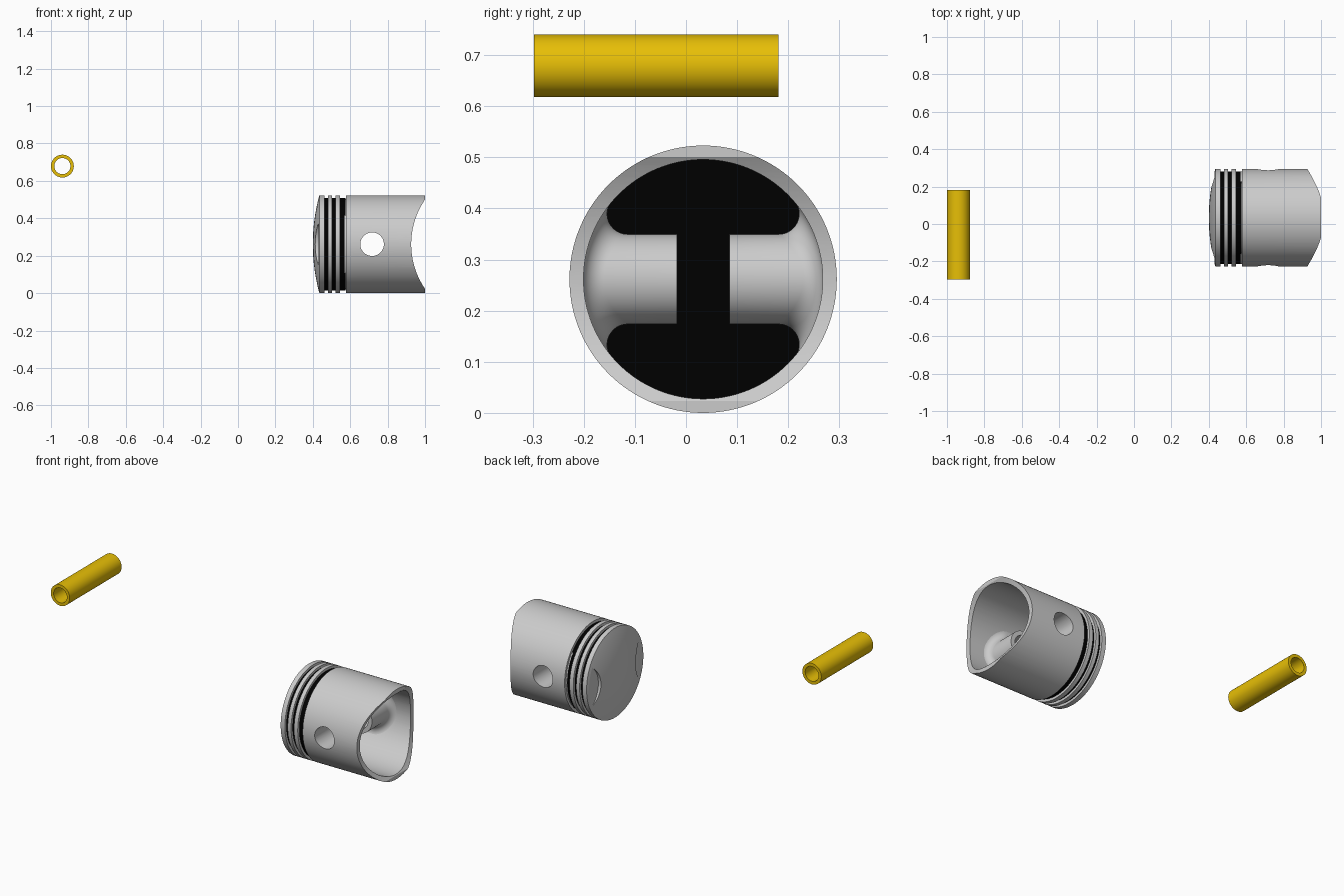
import bpy, bmesh
from math import pi, sin, cos, sqrt, radians
from mathutils import Vector

if "Cube" in bpy.data.objects:
    bpy.data.objects.remove(bpy.data.objects["Cube"])

CY, CZ, R = 0.0335, 0.2615, 0.2615      # piston axis and radius
BORE, PIN_X = 0.234, 0.717


def finish(name, bm):
    bmesh.ops.recalc_face_normals(bm, faces=bm.faces)
    if bm.calc_volume(signed=True) < 0:
        bmesh.ops.reverse_faces(bm, faces=bm.faces)
    me = bpy.data.meshes.new(name)
    bm.to_mesh(me)
    bm.free()
    ob = bpy.data.objects.new(name, me)
    bpy.context.collection.objects.link(ob)
    return ob


def lathe(name, profile, axis, center, n=128, closed=False):
    """Revolve (along, radius) points around the x or y axis."""
    bm = bmesh.new()
    rings = []
    for a, r in profile:
        ring = []
        for i in range(n):
            t = 2 * pi * i / n
            u, v = r * cos(t), r * sin(t)
            p = (a, u, v) if axis == 'x' else (u, a, v)
            ring.append(bm.verts.new(Vector(p) + Vector(center)))
        rings.append(ring)
    pairs = list(zip(rings, rings[1:]))
    if closed:
        pairs.append((rings[-1], rings[0]))
    for a, b in pairs:
        for i in range(n):
            j = (i + 1) % n
            bm.faces.new((a[i], a[j], b[j], b[i]))
    if not closed:
        bm.faces.new(rings[0])
        bm.faces.new(rings[-1])
    return finish(name, bm)


def boolean(target, cutter, operation='DIFFERENCE'):
    m = target.modifiers.new("cut", 'BOOLEAN')
    m.operation, m.solver, m.object = operation, 'EXACT', cutter
    bpy.context.view_layer.update()
    bpy.context.view_layer.objects.active = target
    bpy.ops.object.modifier_apply(modifier=m.name)
    bpy.data.objects.remove(cutter)


def smooth(ob):
    bpy.ops.object.select_all(action='DESELECT')
    ob.select_set(True)
    bpy.context.view_layer.objects.active = ob
    bpy.ops.object.shade_smooth_by_angle(angle=radians(30))


def paint(ob, name, color):
    mat = bpy.data.materials.new(name)
    mat.diffuse_color = color
    mat.use_nodes = True
    mat.node_tree.nodes["Principled BSDF"].inputs["Base Color"].default_value = mat.diffuse_color
    ob.data.materials.append(mat)


def boss(side):
    """Pin boss running to the crown, with a rolling-ball fillet at the wall."""
    rb, rf, wall = 0.088, 0.040, 0.2355
    cols = [(0.57, -pi / 2)]
    cols += [(PIN_X, -pi / 2 + pi * i / 48) for i in range(49)]
    cols += [(0.57, pi / 2)]
    bm = bmesh.new()
    grid = []
    for bx, t in cols:
        e = Vector((cos(t), 0, sin(t)))
        c = e * (rb + rf)
        c.y = sqrt((wall - rf) ** 2 - c.z ** 2)
        d1 = Vector((0, c.y, c.z)).normalized()
        pts = [e * rb + Vector((0, 0.0515, 0))]
        pts += [c + rf * (-e).slerp(d1, k / 12) for k in range(13)]
        pts.append(Vector((pts[-1].x, 0.3, pts[-1].z)))
        grid.append([bm.verts.new((bx + p.x, CY + side * p.y, CZ + p.z)) for p in pts])
    n = len(grid)
    for i in range(n - 1):
        a, b = grid[i], grid[i + 1]
        for k in range(len(a) - 1):
            bm.faces.new((a[k], b[k], b[k + 1], a[k + 1]))
    bm.faces.new([g[0] for g in grid])
    bm.faces.new([g[-1] for g in grid])
    bm.faces.new(grid[0] + grid[-1][::-1])      # flat end towards the crown
    ob = finish("pin_boss", bm)
    # trim to the wall, then drill the pin hole
    boolean(ob, lathe("trim", [(0.4, 0.248), (1.1, 0.248)], 'x', (0, CY, CZ)), 'INTERSECT')
    boolean(ob, pin_hole())
    smooth(ob)


def pin_hole():
    return lathe("pin_hole", [(-0.4, 0.063), (0.4, 0.063)], 'y', (PIN_X, CY, CZ), 64)


# Piston body: domed crown, three ring grooves, open hollow skirt (one closed profile)
dome_r = (R * R + 0.035 ** 2) / 0.07
profile = [(0.40 + dome_r - sqrt(dome_r ** 2 - r * r), r)
           for r in [0.002 + (R - 0.002) * i / 16 for i in range(17)]]
for x0, x1 in ((0.462, 0.480), (0.502, 0.521), (0.545, 0.577)):
    profile += [(x0, R), (x0, 0.241), (x1, 0.241), (x1, R)]
profile += [(1.0, R), (1.0, BORE), (0.567, BORE), (0.567, 0.002)]
axis = (0, CY, CZ)
body = lathe("piston_body", profile, 'x', axis)

# Pin hole, arched skirt end and shallow valve reliefs
boolean(body, pin_hole())
boolean(body, lathe("skirt_arch", [(-0.4, 0.422), (0.4, 0.422)], 'y', (1.348, CY, CZ), 192))
for side in (-1, 1):
    boolean(body, lathe("relief", [(0.3, 0.14), (0.430, 0.14)], 'x',
                        (0, CY + side * 0.30, CZ), 64))
smooth(body)

# Pin bosses inside
for side in (-1, 1):
    boss(side)

# Black core seen in the ring grooves and as the cavity floor
core = lathe("ring_core", [(0.45, 0.247), (0.576, 0.247)], 'x', axis)
paint(core, "black", (0.0, 0.0, 0.0, 1))
smooth(core)

# Hollow wrist pin
pin = lathe("wrist_pin", [(-0.297, 0.061), (0.181, 0.061), (0.181, 0.043), (-0.297, 0.043)],
            'y', (-0.939, 0, 0.679), 96, closed=True)
paint(pin, "gold", (0.8, 0.52, 0.002, 1))
smooth(pin)
